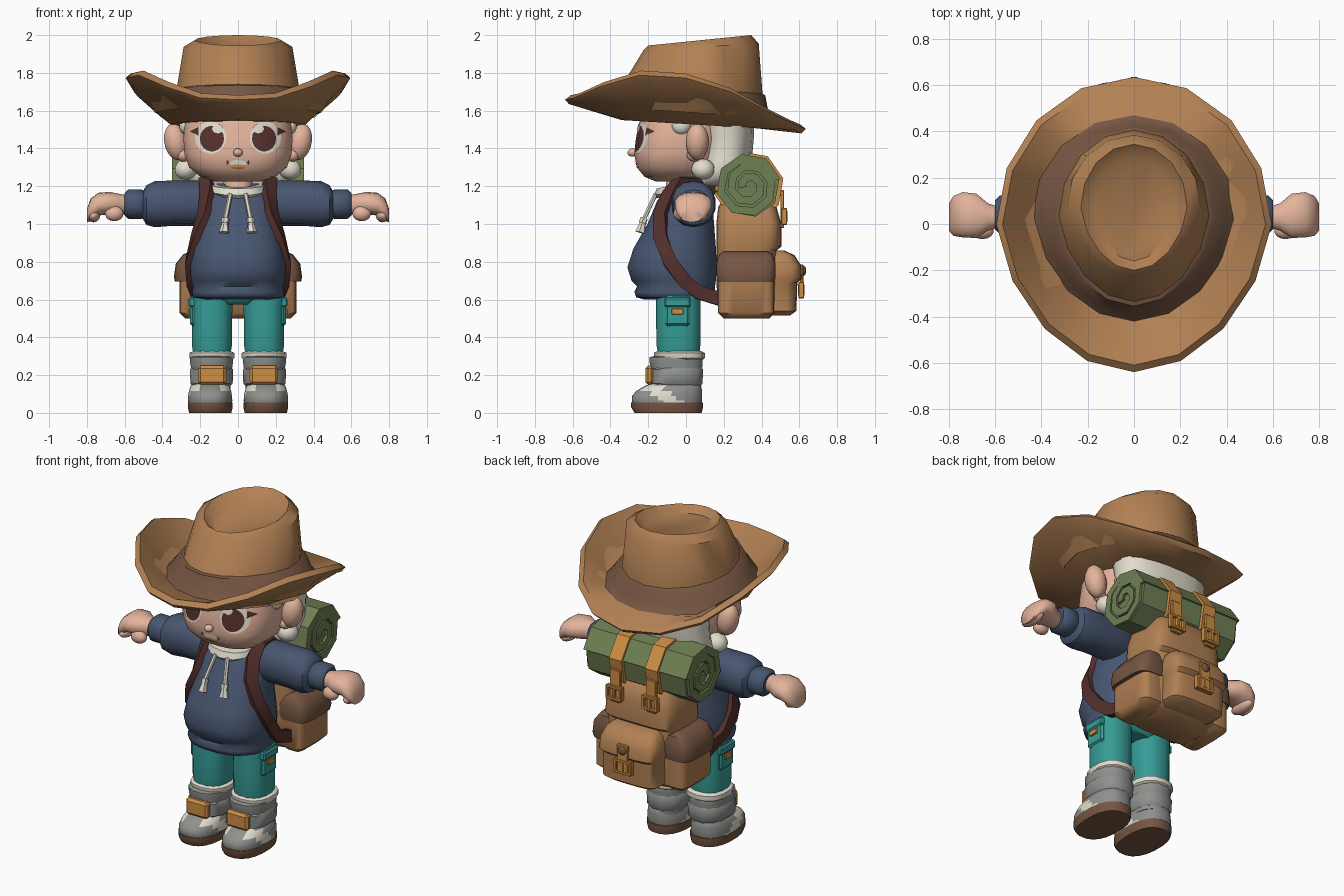
import bpy, bmesh, math
from mathutils import Vector, Matrix
from mathutils.bvhtree import BVHTree

if "Cube" in bpy.data.objects:
    bpy.data.objects.remove(bpy.data.objects["Cube"])

def material(name, r, g, b):
    m = bpy.data.materials.new(name)
    lin = [((c / 255 + .055) / 1.055) ** 2.4 for c in (r, g, b)]
    m.diffuse_color = (*lin, 1)
    m.use_nodes = True
    m.node_tree.nodes["Principled BSDF"].inputs["Base Color"].default_value = m.diffuse_color
    return m

TAN = material("tan leather", 178, 129, 84)
BROWN = material("mid brown", 118, 86, 66)
DARK = material("dark maroon", 84, 48, 44)
NAVY = material("navy cloth", 72, 86, 112)
TEAL = material("teal cloth", 54, 156, 150)
GREY = material("grey boot", 142, 145, 142)
CREAM = material("cream", 226, 221, 206)
ORANGE = material("orange strap", 206, 142, 68)
GREEN = material("olive green", 112, 128, 84)
SKIN = material("skin", 228, 180, 156)

def make(name, bm, mats, mirror=False, angle=35):
    """Turn a bmesh into a shaded object, mirrored across x when asked."""
    bmesh.ops.recalc_face_normals(bm, faces=bm.faces)
    me = bpy.data.meshes.new(name)
    bm.to_mesh(me)
    bm.free()
    ob = bpy.data.objects.new(name, me)
    bpy.context.collection.objects.link(ob)
    for m in mats if isinstance(mats, list) else [mats]:
        me.materials.append(m)
    bpy.ops.object.select_all(action='DESELECT')
    ob.select_set(True)
    bpy.context.view_layer.objects.active = ob
    bpy.ops.object.shade_smooth_by_angle(angle=math.radians(angle))
    if mirror:
        ob.modifiers.new("mirror", 'MIRROR').use_clip = False
    return ob

def loft(name, rings, mats, mirror=False, angle=45, rule=None):
    """Skin closed rings; rule(ring index, face centre) gives the material index."""
    bm = bmesh.new()
    vs = [[bm.verts.new(p) for p in r] for r in rings]
    n = len(rings[0])
    for k in range(len(vs) - 1):
        for i in range(n):
            j = (i + 1) % n
            f = bm.faces.new((vs[k][i], vs[k][j], vs[k + 1][j], vs[k + 1][i]))
            if rule:
                f.material_index = rule(k, f.calc_center_median())
    bm.faces.new(vs[0])
    bm.faces.new(vs[-1])
    return make(name, bm, mats, mirror, angle)

def oval(a, b, n, p):
    out = []
    for i in range(n):
        t = 2 * math.pi * (i + .5) / n
        c, s = math.cos(t), math.sin(t)
        out.append((a * math.copysign(abs(c) ** (2 / p), c), b * math.copysign(abs(s) ** (2 / p), s)))
    return out

def stack(name, rows, mats, x=0, n=20, p=2.4, tilt=0, **kw):
    """Upright loft from rows of (z, half width, front y, back y)."""
    rings = [[(x + u, (f + b) / 2 + v, z + tilt * v) for u, v in oval(w, (b - f) / 2, n, p)] for z, w, f, b in rows]
    return loft(name, rings, mats, **kw)

def limb(name, rows, mats, n=14, p=2.2):
    """Sideways mirrored loft from rows of (x, centre y, centre z, half depth, half height)."""
    rings = [[(x, y + u, z + v) for u, v in oval(a, b, n, p)] for x, y, z, a, b in rows]
    return loft(name, rings, mats, mirror=True)

def box(name, c, size, mats, bevel=.01, mirror=False):
    bm = bmesh.new()
    bmesh.ops.create_cube(bm, size=1, matrix=Matrix.Translation(c) @ Matrix.Diagonal((*size, 1)))
    if bevel:
        bmesh.ops.bevel(bm, geom=bm.edges[:], offset=bevel, segments=1, affect='EDGES')
    return make(name, bm, mats, mirror)

def ball(name, c, r, mats, mirror=False, tilt=0):
    bm = bmesh.new()
    m = Matrix.Translation(c) @ Matrix.Rotation(tilt, 4, 'Y') @ Matrix.Diagonal((*r, 1))
    bmesh.ops.create_uvsphere(bm, u_segments=14, v_segments=9, radius=1, matrix=m)
    return make(name, bm, mats, mirror, 60)

# Hat: half outlines from back to front, 16 sided
def hat_ring(w, back, front, heights):
    right = []
    for i in range(9):
        t = math.pi * i / 8
        c = math.cos(t)
        z = heights[i] if len(heights) == 9 else heights[0] + (heights[1] - heights[0]) * (1 - c) / 2
        right.append((w * math.sin(t) * (1 + .12 * min(0, c)), (back + front) / 2 + (back - front) / 2 * c, z))
    return right + [(-x, y, z) for x, y, z in right[7:0:-1]]

rim = [1.525, 1.545, 1.61, 1.72, 1.795, 1.81, 1.75, 1.69, 1.68]
loft("hat", [hat_ring(.36, .40, -.34, (1.505, 1.55)), hat_ring(.575, .61, -.62, [z - .045 for z in rim]),
             hat_ring(.595, .635, -.64, [z - .022 for z in rim]), hat_ring(.568, .605, -.61, [z + .002 for z in rim]),
             hat_ring(.44, .47, -.42, (1.56, 1.62)), hat_ring(.40, .435, -.385, (1.60, 1.66)),
             hat_ring(.345, .42, -.355, (1.68, 1.735)), hat_ring(.325, .405, -.335, (1.69, 1.74)),
             hat_ring(.288, .385, -.225, (1.955, 1.92)), hat_ring(.23, .345, -.20, (2.0, 1.945)),
             hat_ring(.17, .29, -.16, (1.95, 1.905))],
     [TAN, BROWN], rule=lambda k, c: int(k in (4, 5, 6)))

# Head, ears, nose and hair
head = stack("head", [(1.225, .12, -.16, .10), (1.25, .20, -.22, .14), (1.30, .26, -.262, .18),
                      (1.37, .285, -.275, .20), (1.45, .29, -.262, .22), (1.53, .285, -.25, .22),
                      (1.60, .27, -.23, .22)], SKIN, n=28, p=2.6)
stack("neck", [(1.12, .08, -.12, .08), (1.27, .08, -.10, .08)], SKIN, n=12)
ball("ear", (.33, .06, 1.435), (.062, .062, .098), SKIN, True, .2)
ball("ear_lobe", (.29, .045, 1.365), (.035, .04, .035), SKIN, True)
ball("nose", (0, -.283, 1.378), (.026, .027, .022), SKIN)
stack("hair", [(1.20, .22, .06, .24), (1.24, .28, .05, .30), (1.29, .30, .06, .335), (1.34, .29, .07, .35),
               (1.45, .29, .08, .36), (1.56, .30, .06, .365)], CREAM, n=20)
ball("hair_tuft", (.275, .09, 1.29), (.062, .062, .055), CREAM, True, .3)
ball("temple_hair", (.28, -.025, 1.52), (.032, .05, .045), CREAM, True)

# Painted face, thin plates laid over the head
face_tree = BVHTree.FromPolygons([v.co for v in head.data.vertices], [p.vertices for p in head.data.polygons])

def decal(name, cx, cz, w, h, mats, lift, mirror=True, n=18):
    bm = bmesh.new()
    def put(x, z):
        hit = face_tree.ray_cast(Vector((x, -1, z)), Vector((0, 1, 0)))
        return bm.verts.new(hit[0] + Vector((0, -lift, 0)))
    mid, last = put(cx, cz), None
    for s in (.34, .67, 1):
        ring = [put(cx + w * s * math.cos(2 * math.pi * i / n), cz + h * s * math.sin(2 * math.pi * i / n)) for i in range(n)]
        for i in range(n):
            j = (i + 1) % n
            bm.faces.new((mid, ring[i], ring[j]) if last is None else (last[i], ring[i], ring[j], last[j]))
        last = ring
    bmesh.ops.recalc_face_normals(bm, faces=bm.faces)
    if sum(f.normal.y for f in bm.faces) > 0:
        bmesh.ops.reverse_faces(bm, faces=bm.faces)
    make(name, bm, mats, mirror)

decal("eye_white", .145, 1.458, .083, .085, CREAM, .004)
decal("lash", .225, 1.49, .03, .026, DARK, .006, n=3)
decal("iris", .138, 1.452, .064, .068, DARK, .007)
decal("eye_glint", .108, 1.505, .03, .026, CREAM, .009, n=8)
decal("teeth", 0, 1.323, .045, .016, CREAM, .003, False)
decal("mouth", 0, 1.303, .042, .012, ORANGE, .005, False)
decal("mouth_corner", .055, 1.325, .007, .015, DARK, .005, n=4)

# Hoodie
torso = stack("hoodie", [(.60, .20, -.22, .13), (.612, .24, -.265, .15), (.64, .245, -.275, .155), (.67, .24, -.26, .155),
                         (.70, .25, -.29, .16), (.77, .255, -.312, .165), (.87, .24, -.28, .16), (1.0, .215, -.205, .15),
                         (1.12, .20, -.155, .14), (1.195, .17, -.10, .12), (1.215, .12, -.06, .10)], NAVY, n=24, angle=70)
limb("sleeve", [(.10, .04, 1.11, .08, .09), (.19, .04, 1.11, .11, .12), (.35, .04, 1.11, .112, .12),
                (.44, .04, 1.105, .118, .122), (.485, .04, 1.10, .11, .105), (.505, .04, 1.10, .075, .07)], NAVY)
limb("cuff", [(.49, .04, 1.105, .07, .065), (.51, .04, 1.105, .085, .078), (.58, .04, 1.105, .085, .078),
              (.60, .04, 1.105, .065, .06)], NAVY)
limb("hand", [(.58, .03, 1.10, .045, .05), (.63, .03, 1.105, .06, .055), (.68, .035, 1.11, .098, .06),
              (.74, .04, 1.105, .10, .06), (.78, .035, 1.075, .088, .06), (.80, .03, 1.045, .06, .035)], SKIN)
ball("thumb", (.655, -.03, 1.055), (.05, .036, .04), SKIN, True)
ball("finger_curl", (.765, .03, 1.045), (.036, .085, .036), SKIN, True)

# Open collar, lower at the front, and drawstrings
stack("collar", [(1.165, .12, -.155, .11), (1.185, .15, -.17, .13), (1.22, .15, -.155, .14), (1.215, .10, -.11, .10)],
      CREAM, n=14, tilt=.22)

def cord(name, a, b, r1, r2, mats, n=6):
    a, b = Vector(a), Vector(b)
    q = (b - a).to_track_quat('Z', 'Y')
    rings = [[p + q @ Vector((u, v, 0)) for u, v in oval(r, r, n, 2)] for p, r in ((a, r1), (b, r2))]
    loft(name, rings, mats, mirror=True)

cord("drawstring", (.04, -.16, 1.16), (.068, -.225, 1.02), .012, .012, CREAM)
cord("string_bead", (.066, -.222, 1.03), (.069, -.23, 1.005), .021, .021, CREAM)
cord("string_tassel", (.068, -.228, 1.01), (.073, -.242, .955), .015, .028, CREAM)

# Shoulder straps lie on the hoodie
tree = BVHTree.FromPolygons([v.co for v in torso.data.vertices], [p.vertices for p in torso.data.polygons])
path = [Vector(p) for p in ((.16, .15, 1.16), (.165, .07, 1.235), (.17, -.03, 1.24), (.18, -.10, 1.17), (.20, -.145, 1.06),
                            (.225, -.135, .93), (.255, -.085, .80), (.27, 0, .69), (.265, .09, .63), (.23, .19, .60))]
rings = []
for i, p in enumerate(path):
    along = (path[min(i + 1, 9)] - path[max(i - 1, 0)]).normalized()
    near, normal = tree.find_nearest(p)[:2]
    out = (normal - along * normal.dot(along)).normalized()
    side = along.cross(out) * .036
    p = near + normal * .012 if 2 < i < 9 else p
    rings.append([p + side - out * .02, p + side + out * .018, p - side + out * .018, p - side - out * .02])
loft("shoulder_strap", rings, DARK, mirror=True)

# Trousers and cargo pockets
stack("hips", [(.575, .13, -.13, .06), (.60, .22, -.155, .08), (.68, .23, -.16, .10)], TEAL)
stack("trouser_leg", [(.28, .095, -.145, .07), (.36, .108, -.158, .078), (.48, .108, -.16, .08), (.62, .112, -.16, .08)],
      TEAL, x=.138, n=16, mirror=True)
box("cargo_pocket", (.228, -.045, .525), (.05, .13, .13), TEAL, .012, True)
box("pocket_flap", (.231, -.045, .585), (.06, .14, .05), TEAL, .008, True)
box("pocket_tab", (.255, -.045, .537), (.014, .062, .032), ORANGE, .003, True)

# Boots
stack("sock", [(.275, .105, -.16, .08), (.29, .121, -.17, .10), (.318, .121, -.17, .10), (.328, .10, -.15, .08)],
      CREAM, x=.138, n=14, mirror=True)
stack("boot_shaft", [(.12, .10, -.17, .08), (.20, .105, -.175, .085), (.265, .115, -.195, .09), (.295, .115, -.195, .09),
                     (.305, .10, -.15, .08)], GREY, x=.14, n=16, mirror=True)
stack("boot_strap", [(.14, .10, -.17, .08), (.155, .115, -.195, .092), (.23, .118, -.195, .094), (.25, .10, -.17, .08)],
      GREY, x=.14, n=12, mirror=True)
stack("boot_foot", [(.04, .115, -.28, .08), (.065, .118, -.287, .085), (.09, .117, -.285, .086), (.115, .112, -.265, .085),
                    (.145, .102, -.215, .08), (.165, .08, -.15, .06)], [GREY, CREAM], x=.148, n=48, mirror=True,
      rule=lambda k, c: int(abs(c.y + .155 - (.12 - c.z) * 1.4) < .055 and abs(c.x - .148) > .05))
stack("sole", [(0, .113, -.275, .085), (.03, .12, -.292, .092), (.055, .12, -.292, .092)], BROWN, x=.147, mirror=True)
box("shin_pad", (.137, -.193, .20), (.15, .045, .10), ORANGE, .014, True)

# Backpack
stack("pack_body", [(.50, .20, .20, .44), (.53, .24, .17, .475), (.70, .245, .16, .48), (.86, .235, .16, .48),
                    (.88, .24, .16, .505), (1.0, .23, .16, .505), (1.09, .20, .17, .48), (1.14, .15, .2, .42)], TAN, p=5, n=24)
stack("rear_pocket", [(.515, .15, .42, .55), (.54, .185, .42, .585), (.69, .185, .42, .59), (.71, .195, .42, .615),
                      (.78, .19, .42, .61), (.835, .17, .42, .575), (.86, .14, .42, .52)], TAN, p=4, n=20)
stack("side_pocket", [(.50, .05, .20, .43), (.53, .08, .17, .465), (.72, .08, .17, .465)], TAN, x=.23, p=5, mirror=True)
stack("side_flap", [(.695, .105, .165, .47), (.72, .11, .16, .475), (.79, .10, .16, .475), (.84, .06, .175, .46),
                    (.855, .02, .2, .43)], BROWN, x=.23, p=4, mirror=True)

# Bedroll: spiral sheet around a recessed core
TURN = .22
def prism(name, r, x0, x1, mats, mirror=False):
    angles = [math.pi * i / 4 + TURN for i in range(8)]
    loft(name, [[(x, .332 + r * math.cos(a), 1.20 + r * math.sin(a)) for a in angles] for x in (x0, x1)],
         mats, mirror=mirror, angle=20)

prism("bedroll_core", .165, -.335, .335, GREEN)
spiral = [(.174 - .0074 * max(0, i - 4), math.pi * i / 4 + TURN) for i in range(21)]
edge = [(r * math.cos(a), r * math.sin(a)) for r, a in spiral]
edge += [((r - .045) * math.cos(a), (r - .045) * math.sin(a)) for r, a in reversed(spiral)]
bm = bmesh.new()
va, vb = [[bm.verts.new((x, .332 + u, 1.20 + v)) for u, v in edge] for x in (-.35, .35)]
for i in range(len(edge)):
    j = (i + 1) % len(edge)
    bm.faces.new((va[i], va[j], vb[j], vb[i]))
for i in range(20):
    for v in (va, vb):
        bm.faces.new((v[i], v[i + 1], v[40 - i], v[41 - i]))
make("bedroll", bm, GREEN, angle=20)

# Bedroll straps, buckles and rear clasp
prism("bedroll_strap", .188, .08, .165, ORANGE, True)
box("strap_tail", (.122, .51, 1.08), (.07, .02, .20), ORANGE, .004, True)

def buckle(name, x, y, z, w, mirror):
    for dz in (-.035, .035):
        box(name + "_bar", (x, y, z + dz), (w, .03, .018), ORANGE, .003, mirror)
    for dx in (-w / 2, w / 2):
        box(name + "_side", (x + dx, y, z), (.018, .03, .085), ORANGE, .003, mirror)
    box(name + "_pin", (x, y, z), (.02, .035, .06), ORANGE, .003, mirror)

buckle("strap_buckle", .122, .52, 1.04, .09, True)
box("clasp_strap", (0, .613, .70), (.075, .02, .17), ORANGE, .005)
buckle("clasp_buckle", 0, .61, .65, .10, False)
ball("clasp_button", (0, .622, .752), (.027, .014, .027), BROWN)
